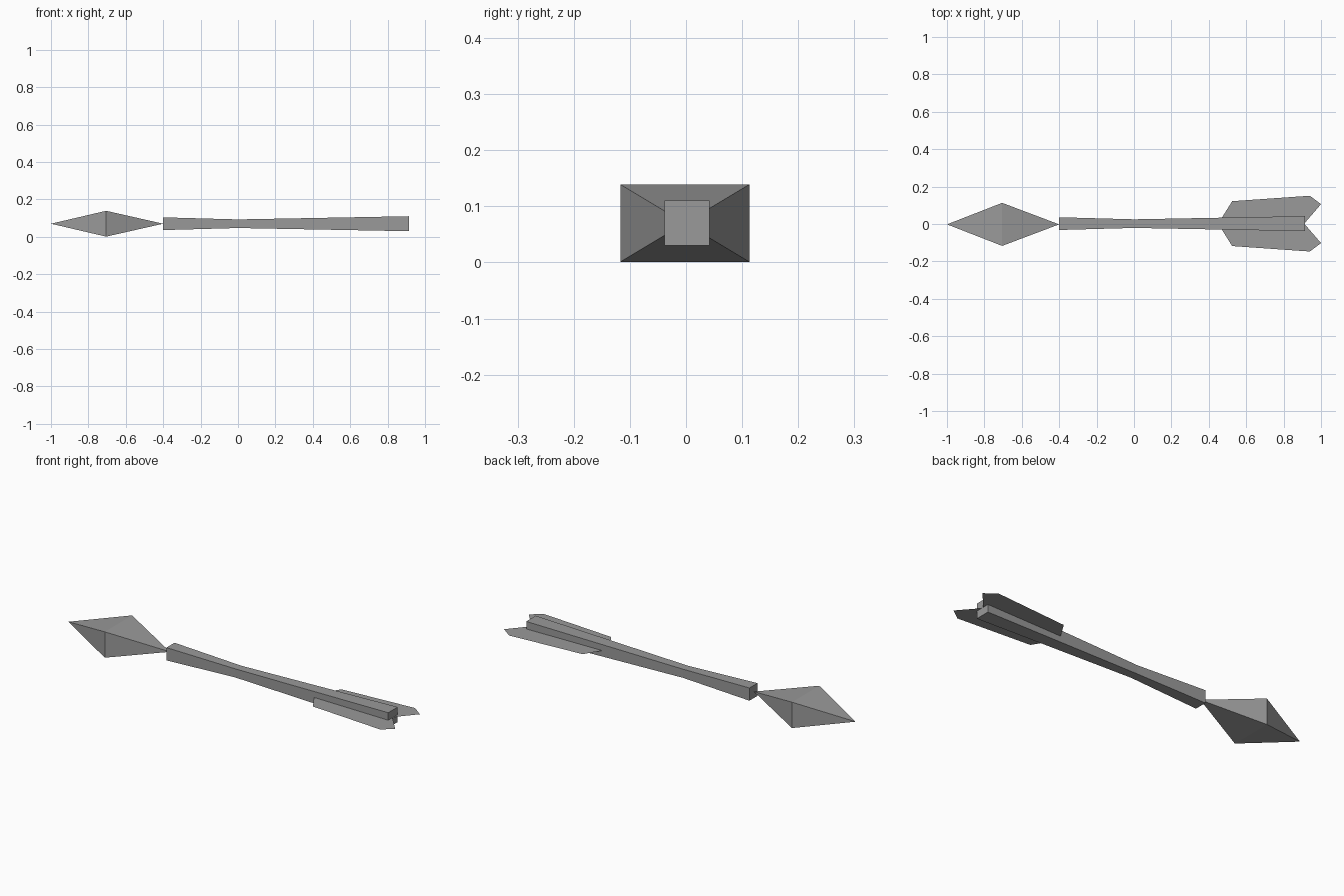
import bpy

cube = bpy.data.objects.get("Cube")
if cube:
    bpy.data.objects.remove(cube, do_unlink=True)

MID = 0.07  # height of the arrow's axis

grey = bpy.data.materials.new("mid grey")
grey.use_nodes = True
colour = (0.32, 0.32, 0.32, 1)
grey.diffuse_color = colour
grey.node_tree.nodes["Principled BSDF"].inputs["Base Color"].default_value = colour


def add_part(name, verts, faces):
    mesh = bpy.data.meshes.new(name)
    mesh.from_pydata(verts, [], faces)
    mesh.materials.append(grey)
    obj = bpy.data.objects.new(name, mesh)
    bpy.context.collection.objects.link(obj)
    return obj


def ring(x, half_y, half_z):
    return [(x, sy * half_y, MID + sz * half_z)
            for sy, sz in ((-1, -1), (1, -1), (1, 1), (-1, 1))]


# Arrowhead: two four-sided points joined at a rectangular waist
head_verts = ring(-0.705, 0.115, 0.069) + [(-1, 0, MID), (-0.4, 0, MID)]
head_faces = []
for i in range(4):
    j = (i + 1) % 4
    head_faces += [(j, i, 4), (i, j, 5)]
head = add_part("arrowhead", head_verts, head_faces)
head.location.y = -0.002

# Shaft: square section, narrowest in the middle
stations = [(-0.4, 0.034), (0, 0.023), (0.914, 0.04)]
shaft_verts = [v for x, r in stations for v in ring(x, r, r)]
shaft_faces = [(3, 2, 1, 0)]
for s in range(len(stations) - 1):
    for i in range(4):
        a, b = s * 4 + i, s * 4 + (i + 1) % 4
        shaft_faces.append((a, b, b + 4, a + 4))
last = 4 * (len(stations) - 1)
shaft_faces.append(tuple(range(last, last + 4)))
shaft = add_part("shaft", shaft_verts, shaft_faces)
shaft.location.y = 0.002

# Fletching: one flat vane on each side of the tail
outline = [(0.45, 0), (0.525, 0.12), (0.94, 0.149), (1, 0.104), (0.91, 0)]
for name, side in (("left_vane", 1), ("right_vane", -1)):
    verts = [(x, side * y + 0.002, MID) for x, y in outline]
    order = range(5) if side < 0 else reversed(range(5))
    add_part(name, verts, [tuple(order)])
